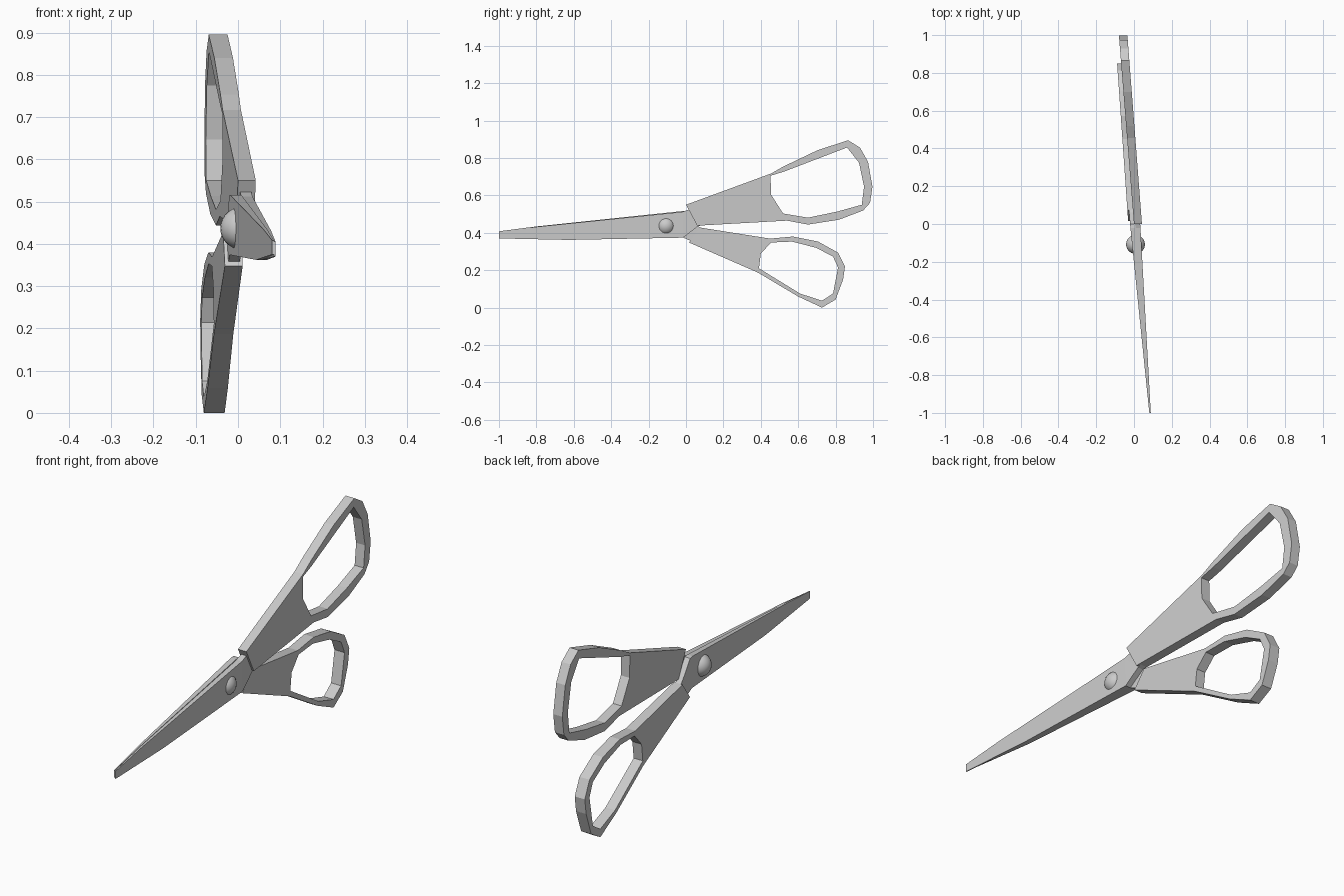
import bpy, bmesh

if "Cube" in bpy.data.objects:
    bpy.data.objects.remove(bpy.data.objects["Cube"])

def plate(name, outline, x_of, hole=None):
    """Flat plate in the YZ plane; x_of(y) gives its (left, right) x limits."""
    bm = bmesh.new()
    edges = []
    for loop in filter(None, (outline, hole)):
        vs = [bm.verts.new((0, y, z)) for y, z in loop]
        edges += [bm.edges.new((vs[i - 1], vs[i])) for i in range(len(vs))]
    bmesh.ops.triangle_fill(bm, edges=edges, use_beauty=True, use_dissolve=False, normal=(1, 0, 0))
    ext = bmesh.ops.extrude_face_region(bm, geom=bm.faces[:], use_keep_orig=True)
    top = {v for v in ext["geom"] if isinstance(v, bmesh.types.BMVert)}
    for v in bm.verts:
        v.co.x = x_of(v.co.y)[1 if v in top else 0]
    bmesh.ops.recalc_face_normals(bm, faces=bm.faces[:])
    me = bpy.data.meshes.new(name)
    bm.to_mesh(me)
    bm.free()
    ob = bpy.data.objects.new(name, me)
    bpy.context.collection.objects.link(ob)
    return ob

# Large upper handle
plate("upper_handle",
      [(0, .55), (.455, .717), (.52, .754), (.70, .84), (.866, .895), (.93, .856), (.973, .78),
       (.997, .647), (.984, .56), (.947, .519), (.818, .47), (.652, .444), (.54, .465), (.06, .438)],
      lambda y: (-.08 * y, .042 - .077 * y),
      [(.452, .705), (.524, .727), (.861, .856), (.925, .775), (.952, .647), (.94, .55),
       (.807, .513), (.652, .481), (.519, .503), (.455, .604)])

# Small lower handle
plate("lower_handle",
      [(.016, .348), (.385, .187), (.6, .059), (.727, 0), (.80, .043), (.84, .15), (.85, .22),
       (.813, .294), (.706, .353), (.572, .38), (.449, .369), (.075, .428)],
      lambda y: (-.03 - .07 * y, .012 - .06 * y),
      [(.39, .21), (.61, .075), (.727, .037), (.786, .075), (.813, .214), (.786, .273),
       (.695, .32), (.567, .353), (.455, .348), (.40, .289)])

# Two tapering blades lying against each other
def blade_x(side):
    def limits(y):
        mid = .006 - .079 * y
        outer = mid + side * (.027 + .023 * min(y, 0))
        return sorted((mid, outer))
    return limits

plate("right_blade",
      [(-1, .37), (-1, .405), (-.8, .432), (-.02, .512), (.02, .525), (.08, .44), (.06, .432),
       (-.015, .374), (-.63, .362)], blade_x(1))
plate("left_blade",
      [(-1, .375), (-1, .408), (-.8, .434), (-.02, .516), (.0, .514), (.06, .44), (.085, .42),
       (.03, .355), (-.015, .374), (-.63, .362)], blade_x(-1))

# Pivot rivet
bpy.ops.mesh.primitive_uv_sphere_add(segments=24, ring_count=14, radius=.05, location=(.008, -.108, .437))
bpy.context.object.name = "pivot_rivet"
bpy.ops.object.shade_smooth()
